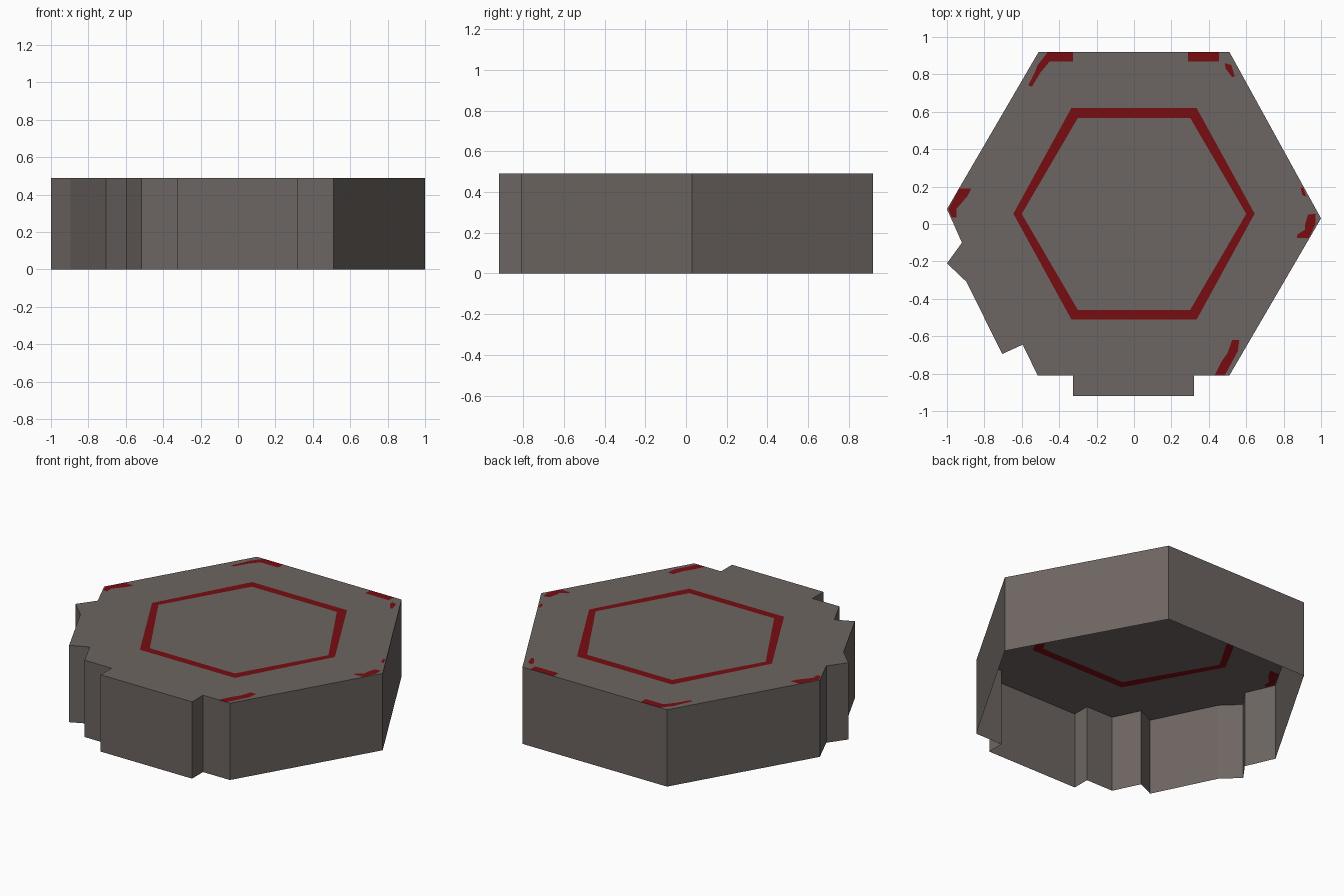
import bpy
from mathutils import Vector
from mathutils.geometry import delaunay_2d_cdt

if "Cube" in bpy.data.objects:
    bpy.data.objects.remove(bpy.data.objects["Cube"])

HEIGHT = 0.49


def material(name, rgb):
    m = bpy.data.materials.new(name)
    m.diffuse_color = (*rgb, 1.0)
    m.use_nodes = True
    m.node_tree.nodes["Principled BSDF"].inputs["Base Color"].default_value = m.diffuse_color
    return m


stone = material("warm grey stone", (0.152, 0.131, 0.122))
red = material("dark red paint", (0.185, 0.004, 0.006))


def make_object(name, verts, faces, mats, indices=None):
    mesh = bpy.data.meshes.new(name)
    mesh.from_pydata(verts, [], faces)
    for m in mats:
        mesh.materials.append(m)
    if indices:
        mesh.polygons.foreach_set("material_index", indices)
    mesh.update()
    obj = bpy.data.objects.new(name, mesh)
    bpy.context.collection.objects.link(obj)
    return obj


def ccw(points):
    area = sum(a[0] * b[1] - b[0] * a[1]
               for a, b in zip(points, points[1:] + points[:1]))
    return points if area > 0 else points[::-1]


def hexagon(flat_half, tip, y_top, y_bottom):
    mid = (y_top + y_bottom) / 2
    return [(flat_half, y_top), (-flat_half, y_top), (-tip, mid),
            (-flat_half, y_bottom), (flat_half, y_bottom), (tip, mid)]


# Tile outline: a hexagon with a front tab and two notches on the left
outline = ccw([
    (-0.51, 0.92), (0.51, 0.92), (1.0, 0.03), (0.51, -0.81),
    (0.32, -0.81), (0.32, -0.92), (-0.325, -0.92), (-0.325, -0.81),
    (-0.515, -0.81), (-0.595, -0.645), (-0.705, -0.695),
    (-0.895, -0.31), (-1.0, -0.21), (-0.92, -0.10), (-1.0, 0.08)])

# Painted ring, as outer and inner hexagons
ring_outer = hexagon(0.335, 0.645, 0.62, -0.51)
ring_inner = hexagon(0.30, 0.60, 0.568, -0.46)

# Worn paint patches near the corners
patches = [
    [(-0.46, 0.92), (-0.325, 0.92), (-0.325, 0.87), (-0.45, 0.87),
     (-0.50, 0.81), (-0.545, 0.735), (-0.565, 0.74), (-0.53, 0.81), (-0.515, 0.85)],
    [(0.29, 0.92), (0.455, 0.92), (0.455, 0.87), (0.29, 0.87)],
    [(0.485, 0.86), (0.52, 0.85), (0.538, 0.79), (0.525, 0.785), (0.49, 0.83)],
    [(-0.96, 0.14), (-0.935, 0.19), (-0.87, 0.19), (-0.89, 0.15),
     (-0.95, 0.08), (-0.95, 0.035), (-0.975, 0.035), (-0.992, 0.08)],
    [(0.89, 0.195), (0.905, 0.195), (0.922, 0.145), (0.90, 0.155)],
    [(0.93, 0.05), (0.97, 0.055), (0.97, 0.0), (0.935, -0.075),
     (0.87, -0.075), (0.875, -0.055), (0.915, -0.03), (0.915, 0.0)],
    [(0.525, -0.62), (0.563, -0.62), (0.555, -0.68), (0.485, -0.81),
     (0.43, -0.81), (0.465, -0.74), (0.50, -0.69)],
]

# Tile top: one flat sheet with the painted regions cut into it
loops = [outline, ring_outer, ring_inner] + [ccw(p) for p in patches]
points, regions = [], []
for loop in loops:
    regions.append(list(range(len(points), len(points) + len(loop))))
    points += [Vector(p) for p in loop]
verts, _, faces, _, _, owners = delaunay_2d_cdt(points, [], regions, 1, 1e-5)
kept, colours = [], []
for face, owner in zip(faces, owners):
    if 0 not in owner:
        continue
    painted = any(i > 2 for i in owner) or (1 in owner and 2 not in owner)
    kept.append(face)
    colours.append(int(painted))
make_object("tile_top", [(v.x, v.y, HEIGHT) for v in verts], kept,
            [stone, red], colours)

# Tile walls: straight sides below the outline, open underneath
n = len(outline)
wall_verts = [(x, y, z) for z in (0.0, HEIGHT) for x, y in outline]
wall_faces = [(i, (i + 1) % n, n + (i + 1) % n, n + i) for i in range(n)]
make_object("tile_walls", wall_verts, wall_faces, [stone])
